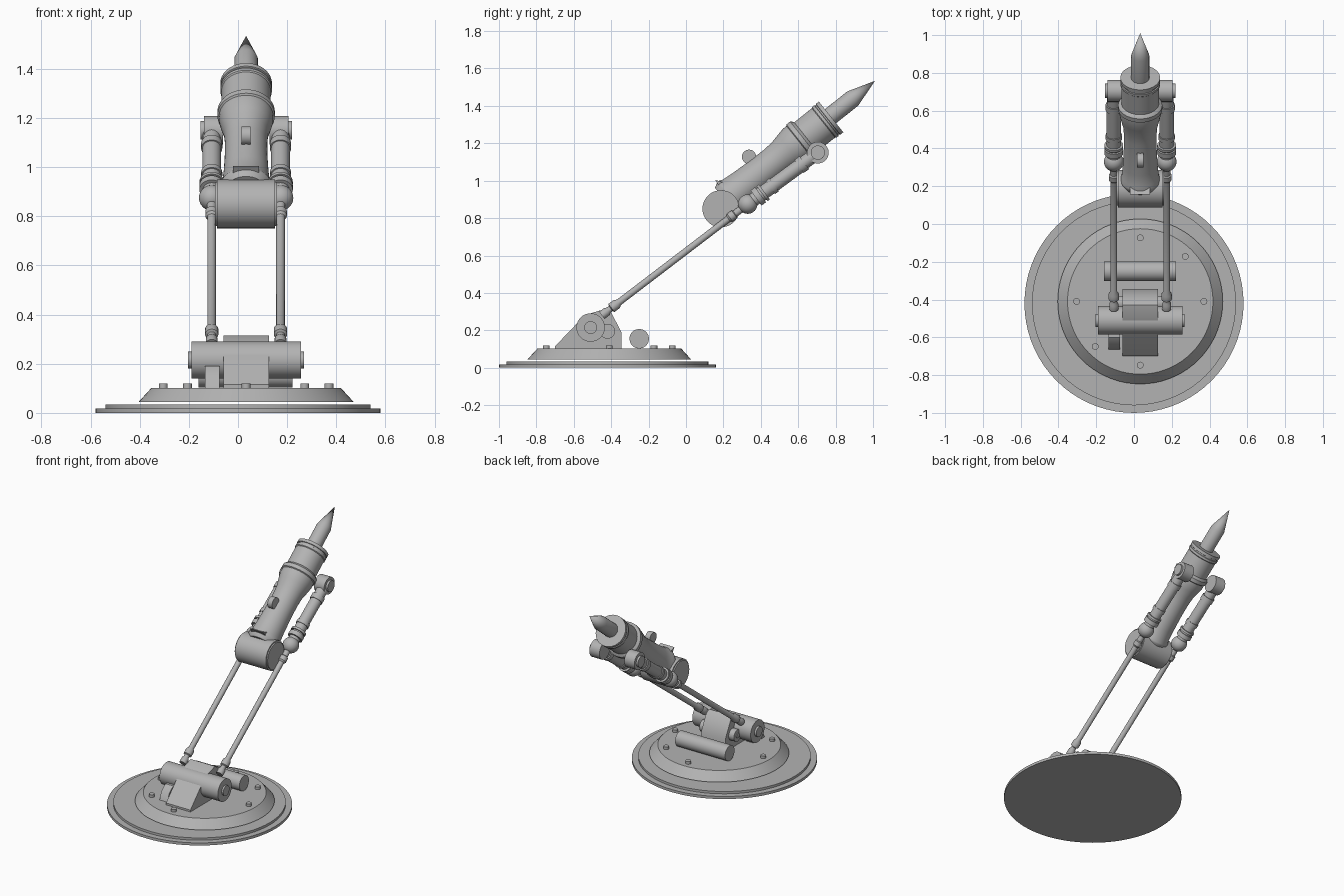
import bpy, bmesh, math
from mathutils import Vector

if "Cube" in bpy.data.objects:
    bpy.data.objects.remove(bpy.data.objects["Cube"])

gray = bpy.data.materials.new("mid gray")
gray.diffuse_color = (0.45, 0.45, 0.45, 1)
gray.use_nodes = True
gray.node_tree.nodes["Principled BSDF"].inputs["Base Color"].default_value = gray.diffuse_color


def finish(name, bm, smooth=True):
    bmesh.ops.recalc_face_normals(bm, faces=bm.faces)
    me = bpy.data.meshes.new(name)
    bm.to_mesh(me)
    bm.free()
    ob = bpy.data.objects.new(name, me)
    bpy.context.collection.objects.link(ob)
    me.materials.append(gray)
    if smooth:
        bpy.ops.object.select_all(action='DESELECT')
        ob.select_set(True)
        bpy.context.view_layer.objects.active = ob
        bpy.ops.object.shade_smooth_by_angle(angle=math.radians(35))
    return ob


def lathe(name, profile, origin, direction, sides=40):
    """Revolve (radius, distance) points around an axis."""
    rot = Vector(direction).to_track_quat('Z', 'Y')
    bm = bmesh.new()
    rings = []
    for r, d in profile:
        ring = []
        for i in range(sides):
            a = 2 * math.pi * i / sides
            p = Vector((r * math.cos(a), r * math.sin(a), d))
            ring.append(bm.verts.new(rot @ p + Vector(origin)))
        rings.append(ring)
    for a, b in zip(rings, rings[1:]):
        for i in range(sides):
            j = (i + 1) % sides
            bm.faces.new((a[i], a[j], b[j], b[i]))
    bm.faces.new(rings[0])
    bm.faces.new(rings[-1])
    bmesh.ops.remove_doubles(bm, verts=bm.verts, dist=1e-5)
    return finish(name, bm)


def cross_pin(name, x0, x1, y, z, r, sides=40):
    """Cylinder lying along x."""
    return lathe(name, [(r, 0), (r, x1 - x0)], (x0, y, z), (1, 0, 0), sides)


def plate(name, profile, x0, x1):
    """Extrude a (y, z) outline along x."""
    bm = bmesh.new()
    face = bm.faces.new([bm.verts.new((x0, y, z)) for y, z in profile])
    ext = bmesh.ops.extrude_face_region(bm, geom=[face])
    bmesh.ops.translate(bm, vec=(x1 - x0, 0, 0),
                        verts=[v for v in ext['geom'] if isinstance(v, bmesh.types.BMVert)])
    return finish(name, bm)


UP = (0, 0, 1)
CX = 0.033   # centre line of the machinery

# Base discs and raised collar
lathe("base_disc", [(0.58, 0), (0.58, 0.018)], (0, -0.42, 0), UP, 72)
lathe("base_step", [(0.54, 0.018), (0.54, 0.034)], (0, -0.42, 0), UP, 72)
lathe("base_collar", [(0.437, 0.045), (0.385, 0.102)], (CX, -0.41, 0), UP, 72)

# Bolts around the collar
for k in (0, 2, 3, 4, 6, 7):
    a = math.radians(90 + 45 * k)
    lathe("bolt", [(0.018, 0.1), (0.018, 0.12)],
          (CX + 0.337 * math.cos(a), -0.41 + 0.337 * math.sin(a), 0), UP, 16)

# Pivot mount: block, drum, hubs and rollers
plate("mount_block", [(-0.70, 0.10), (-0.70, 0.115), (-0.58, 0.24), (-0.53, 0.285),
                      (-0.43, 0.315), (-0.40, 0.295), (-0.345, 0.19), (-0.345, 0.10)],
      -0.06, 0.126)
plate("side_bracket", [(-0.665, 0.10), (-0.645, 0.155), (-0.60, 0.19), (-0.55, 0.19),
                       (-0.55, 0.10)], -0.135, -0.075)
cross_pin("pivot_drum", -0.19, 0.256, -0.51, 0.215, 0.076)
cross_pin("pivot_hub", -0.204, 0.268, -0.51, 0.215, 0.034)
cross_pin("rear_pin", -0.10, 0.165, -0.42, 0.195, 0.04)
cross_pin("rear_pin_hub", -0.105, 0.17, -0.42, 0.195, 0.016, 20)
cross_pin("loose_roller", -0.16, 0.222, -0.25, 0.155, 0.052)

# Paired rods and pistons
rod_start, ball, pin = Vector((0, -0.45, 0.28)), Vector((0, 0.33, 0.875)), Vector((0, 0.705, 1.15))
rod_len, piston_len = (ball - rod_start).length, (pin - ball).length
for side in (-1, 1):
    x = CX + side * 0.14
    off = Vector((x, 0, 0))
    L = rod_len
    lathe("rod", [(0.024, 0), (0.024, 0.035), (0.017, 0.045), (0.017, 0.06), (0.027, 0.065),
                  (0.027, 0.10), (0.018, 0.115), (0.018, L - 0.13), (0.026, L - 0.12),
                  (0.026, L - 0.09), (0.019, L - 0.085), (0.019, L)],
          rod_start + off, ball - rod_start, 24)
    lathe("rod_ball", [(0.052 * math.sin(math.pi * i / 16), -0.052 * math.cos(math.pi * i / 16))
                       for i in range(17)], ball + off, (side, 0, 0), 32)
    lathe("piston", [(0.036, 0), (0.036, 0.055), (0.05, 0.055), (0.05, 0.085), (0.04, 0.085),
                     (0.04, 0.095), (0.05, 0.095), (0.05, 0.11), (0.038, 0.11), (0.038, 0.15),
                     (0.043, 0.15), (0.043, 0.175), (0.038, 0.175), (0.038, 0.34),
                     (0.043, 0.34), (0.043, 0.375), (0.036, 0.375), (0.036, piston_len)],
          ball + off, pin - ball, 32)
    a, b = sorted((CX + side * 0.095, CX + side * 0.172))
    cross_pin("piston_pin", a, b, pin.y, pin.z, 0.058)
    a, b = sorted((CX + side * 0.17, CX + side * 0.186))
    cross_pin("piston_pin_cap", a, b, pin.y, pin.z, 0.038)

# Elbow drum with rims
cross_pin("elbow_drum", -0.085, 0.151, 0.187, 0.85, 0.099, 48)
cross_pin("elbow_inner", -0.093, 0.159, 0.187, 0.85, 0.09, 48)

# Main barrel with flared ends, ring and collar
ang = math.radians(38.5)
axis = Vector((0, math.cos(ang), math.sin(ang)))
root = Vector((CX, 0.187, 0.873))
lathe("barrel", [(0.09, 0.03), (0.106, 0.06), (0.106, 0.07), (0.098, 0.09), (0.092, 0.16),
                 (0.087, 0.27), (0.086, 0.36), (0.09, 0.42), (0.102, 0.47), (0.11, 0.51),
                 (0.11, 0.535), (0.117, 0.54), (0.117, 0.565), (0.108, 0.575), (0.1, 0.58),
                 (0.1, 0.70), (0.105, 0.705), (0.105, 0.72), (0.1, 0.722), (0.1, 0.73),
                 (0.105, 0.732), (0.105, 0.752)], root, axis, 48)
plate("barrel_lip", [(0.155, 1.005), (0.20, 0.99), (0.24, 0.96), (0.20, 0.94)], -0.02, 0.086)

# Pointed tip
lathe("tip_rod", [(0.048, 0.74), (0.048, 0.90), (0.0, 1.052)], root + Vector((0, 0, 0.006)), axis, 24)

# Small wheel on top of the barrel
cross_pin("top_wheel", 0.015, 0.051, 0.337, 1.128, 0.038, 32)
